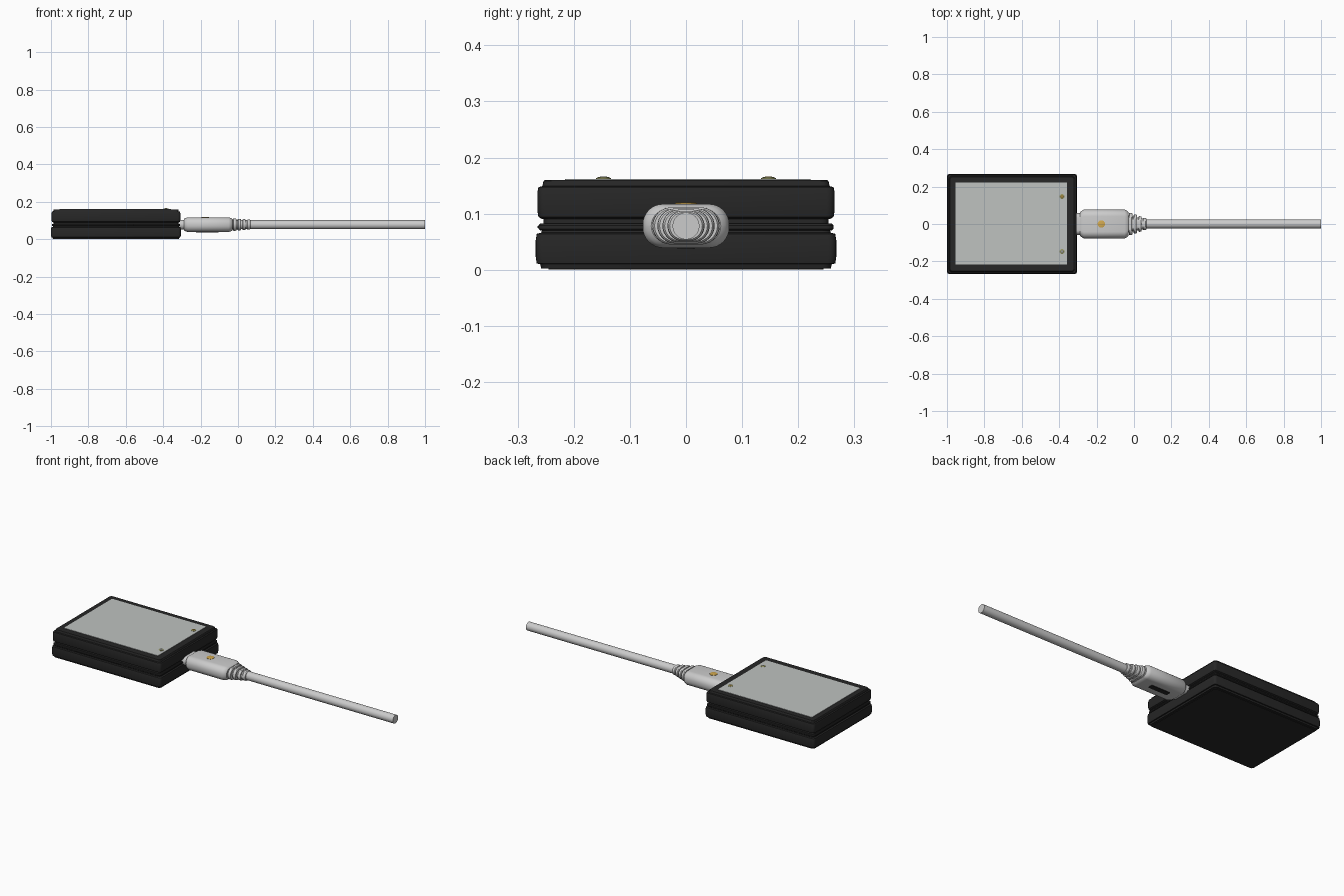
import bpy, bmesh, math
from mathutils import Vector

if "Cube" in bpy.data.objects:
    bpy.data.objects.remove(bpy.data.objects["Cube"], do_unlink=True)


def material(name, r, g, b, rough=0.5):
    m = bpy.data.materials.new(name)
    m.use_nodes = True
    bsdf = m.node_tree.nodes["Principled BSDF"]
    bsdf.inputs["Base Color"].default_value = (r, g, b, 1)
    bsdf.inputs["Roughness"].default_value = rough
    m.diffuse_color = (r, g, b, 1)
    return m


BLACK = material("black plastic", 0.02, 0.02, 0.02)
GREY = material("screen grey", 0.52, 0.54, 0.53)
WHITE = material("light grey plastic", 0.6, 0.6, 0.6)
GOLD = material("amber light", 0.65, 0.4, 0.08)
OLIVE = material("olive light", 0.3, 0.3, 0.12)


def outline(a, b, r, seg):
    """Rounded rectangle with half sizes a, b and corner radius r."""
    pts = []
    for k, (sx, sy) in enumerate(((1, 1), (-1, 1), (-1, -1), (1, -1))):
        for i in range(seg + 1):
            t = math.pi / 2 * (k + i / seg)
            pts.append((sx * (a - r) + r * math.cos(t), sy * (b - r) + r * math.sin(t)))
    return pts


def loft(name, mat, axis, origin, stations, seg=6):
    """Skin rounded rectangles (position, half a, half b, radius) along an axis."""
    bm = bmesh.new()
    rings = []
    for pos, a, b, r in stations:
        ring = []
        for u, v in outline(a, b, min(r, a * 0.999, b * 0.999), seg):
            co = Vector((pos, u, v)) if axis == "x" else Vector((u, v, pos))
            ring.append(bm.verts.new(co + Vector(origin)))
        rings.append(ring)
    n = len(rings[0])
    for lo, hi in zip(rings, rings[1:]):
        for i in range(n):
            j = (i + 1) % n
            bm.faces.new((lo[i], lo[j], hi[j], hi[i]))
    bm.faces.new(rings[0])
    bm.faces.new(rings[-1])
    bmesh.ops.recalc_face_normals(bm, faces=bm.faces)
    mesh = bpy.data.meshes.new(name)
    bm.to_mesh(mesh)
    bm.free()
    mesh.materials.append(mat)
    ob = bpy.data.objects.new(name, mesh)
    bpy.context.collection.objects.link(ob)
    bpy.ops.object.select_all(action="DESELECT")
    ob.select_set(True)
    bpy.context.view_layer.objects.active = ob
    bpy.ops.object.shade_smooth_by_angle(angle=math.radians(30))
    return ob


# Case: stacked bands, each given as (height, inset from the widest outline)
CASE = (-0.6525, 0, 0)
LX, LY = 0.3475, 0.268


def case_part(name, profile):
    loft(name, BLACK, "z", CASE,
         [(z, LX - d, LY - d, 0.014) for z, d in profile], 4)


case_part("lower_shell", [(0.002, 0.010), (0.010, 0.008), (0.011, 0.002),
                          (0.024, 0.0), (0.052, 0.0), (0.064, 0.002), (0.066, 0.010),
                          (0.072, 0.012)])
case_part("middle_rim", [(0.070, 0.008), (0.073, 0.005), (0.079, 0.005), (0.082, 0.008)])
case_part("neck", [(0.065, 0.014), (0.096, 0.014)])
case_part("upper_shell", [(0.090, 0.012), (0.094, 0.005), (0.106, 0.003),
                          (0.138, 0.003), (0.147, 0.005), (0.149, 0.012),
                          (0.158, 0.014), (0.160, 0.016)])
loft("bottom_panel", BLACK, "z", CASE, [(0, 0.325, 0.245, 0.01), (0.004, 0.325, 0.245, 0.01)])
loft("front_slit", BLACK, "z", (-0.705, -0.262, 0),
     [(0.074, 0.145, 0.003, 0.001), (0.078, 0.145, 0.003, 0.001)])

# Screen with its two small indicator lights
loft("screen", GREY, "z", (-0.656, 0.003, 0),
     [(0.158, 0.299, 0.219, 0.002), (0.162, 0.299, 0.219, 0.002)])


def light(name, mat, x, y, z, r, h):
    loft(name, mat, "z", (x, y, z),
         [(-0.003, r, r, r), (h * 0.6, r, r, r), (h, r * 0.75, r * 0.75, r)])


for side, y, core in (("left", 0.147, GOLD), ("right", -0.147, GREY)):
    light(side + "_light_ring", OLIVE, -0.385, y, 0.161, 0.013, 0.004)
    light(side + "_light", core, -0.385, y, 0.162, 0.008, 0.0042)

# Plug housing and its tip entering the case
AXIS = (0, 0, 0.078)
loft("plug_tip", WHITE, "x", AXIS, [(-0.325, 0.058, 0.026, 0.025), (-0.28, 0.058, 0.026, 0.025)])
loft("plug_housing", WHITE, "x", AXIS,
     [(-0.290, 0.060, 0.030, 0.030), (-0.284, 0.068, 0.034, 0.033),
      (-0.268, 0.077, 0.039, 0.036), (-0.050, 0.077, 0.039, 0.036),
      (-0.036, 0.070, 0.035, 0.034), (-0.030, 0.062, 0.030, 0.030)], 8)
light("plug_light", GOLD, -0.175, 0, 0.117, 0.02, 0.003)
loft("plug_slot", BLACK, "z", (-0.165, 0, 0),
     [(0.037, 0.060, 0.015, 0.004), (0.041, 0.060, 0.015, 0.004)])

# Strain relief: shrinking rings over a tapered core
loft("relief_core", WHITE, "x", AXIS,
     [(-0.04, 0.048, 0.027, 0.027), (0.065, 0.025, 0.022, 0.022)])
for i in range(4):
    a, b, x = 0.060 - 0.009 * i, 0.033 - 0.002 * i, -0.018 + 0.025 * i
    loft(f"relief_ring_{i + 1}", WHITE, "x", AXIS,
         [(x - 0.009, a - 0.003, b - 0.002, b), (x - 0.005, a, b, b),
          (x + 0.005, a - 0.001, b, b), (x + 0.009, a - 0.004, b - 0.003, b)], 8)

# Straight cable
loft("cable", WHITE, "x", AXIS, [(0.04, 0.024, 0.024, 0.024), (1.0, 0.024, 0.024, 0.024)], 8)
